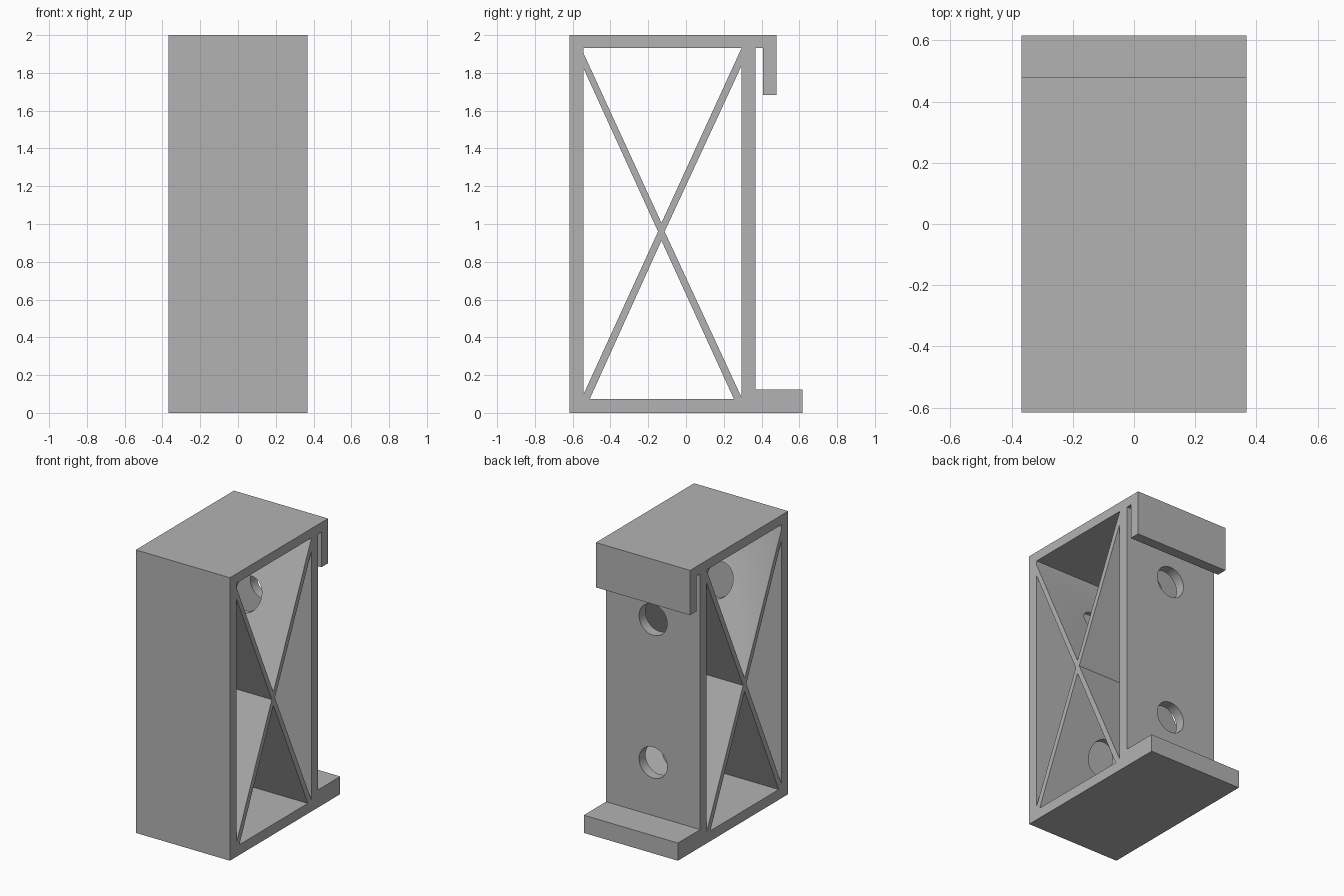
import bpy
import bmesh
from math import pi, radians
from mathutils import Matrix, Vector

HALF_WIDTH = 0.368

default = bpy.data.objects.get("Cube")
if default:
    bpy.data.objects.remove(default, do_unlink=True)

grey = bpy.data.materials.new("plain grey")
grey.use_nodes = True
colour = (0.45, 0.45, 0.45, 1)
grey.diffuse_color = colour
grey.node_tree.nodes["Principled BSDF"].inputs["Base Color"].default_value = colour


def finish(name, bm):
    bmesh.ops.recalc_face_normals(bm, faces=bm.faces)
    mesh = bpy.data.meshes.new(name)
    bm.to_mesh(mesh)
    bm.free()
    mesh.materials.append(grey)
    obj = bpy.data.objects.new(name, mesh)
    bpy.context.collection.objects.link(obj)
    return obj


def prism(name, profile, half_width):
    """Extrude a (y, z) profile across the width."""
    bm = bmesh.new()
    face = bm.faces.new([bm.verts.new((-half_width, y, z)) for y, z in profile])
    extruded = bmesh.ops.extrude_face_region(bm, geom=[face])["geom"]
    verts = [v for v in extruded if isinstance(v, bmesh.types.BMVert)]
    bmesh.ops.translate(bm, verts=verts, vec=Vector((2 * half_width, 0, 0)))
    return finish(name, bm)


def bore(name, z, radius=0.11, start=-0.48, end=0.45):
    """Round cutter running front to back."""
    bm = bmesh.new()
    place = Matrix.Translation((0, (start + end) / 2, z)) @ Matrix.Rotation(pi / 2, 4, "X")
    bmesh.ops.create_cone(bm, cap_ends=True, segments=48, radius1=radius,
                          radius2=radius, depth=end - start, matrix=place)
    return finish(name, bm)


# Frame outline with the hanging hook at the top and the ledge at the bottom
body = prism("braced_bracket", [
    (-0.616, 0), (0.616, 0), (0.616, 0.125), (0.367, 0.125), (0.367, 1.933),
    (0.407, 1.933), (0.407, 1.683), (0.48, 1.683), (0.48, 2), (-0.616, 2)], HALF_WIDTH)

# Four openings that leave the crossed braces
openings = {
    "top_opening": [(-0.542, 1.933), (-0.542, 1.903), (-0.13, 1.006), (0.295, 1.933)],
    "front_opening": [(-0.542, 1.823), (-0.148, 0.96), (-0.542, 0.1)],
    "back_opening": [(0.295, 1.84), (0.295, 0.08), (-0.113, 0.96)],
    "bottom_opening": [(-0.51, 0.073), (0.254, 0.073), (-0.13, 0.912)],
}
cutters = [prism(name, outline, HALF_WIDTH + 0.1) for name, outline in openings.items()]

# Screw holes through the back wall and the braces
cutters += [bore("lower_screw_hole", 0.5), bore("upper_screw_hole", 1.51)]

for cutter in cutters:
    cutter.hide_render = True
    cut = body.modifiers.new(cutter.name, "BOOLEAN")
    cut.operation = "DIFFERENCE"
    cut.solver = "EXACT"
    cut.object = cutter

# Apply the cuts and remove the cutters
bpy.context.view_layer.update()
graph = bpy.context.evaluated_depsgraph_get()
result = bpy.data.meshes.new_from_object(body.evaluated_get(graph))
body.modifiers.clear()
body.data = result
for cutter in cutters:
    bpy.data.objects.remove(cutter, do_unlink=True)

# Smooth hole walls, sharp edges elsewhere
bpy.ops.object.select_all(action="DESELECT")
body.select_set(True)
bpy.context.view_layer.objects.active = body
bpy.ops.object.shade_smooth_by_angle(angle=radians(25))
